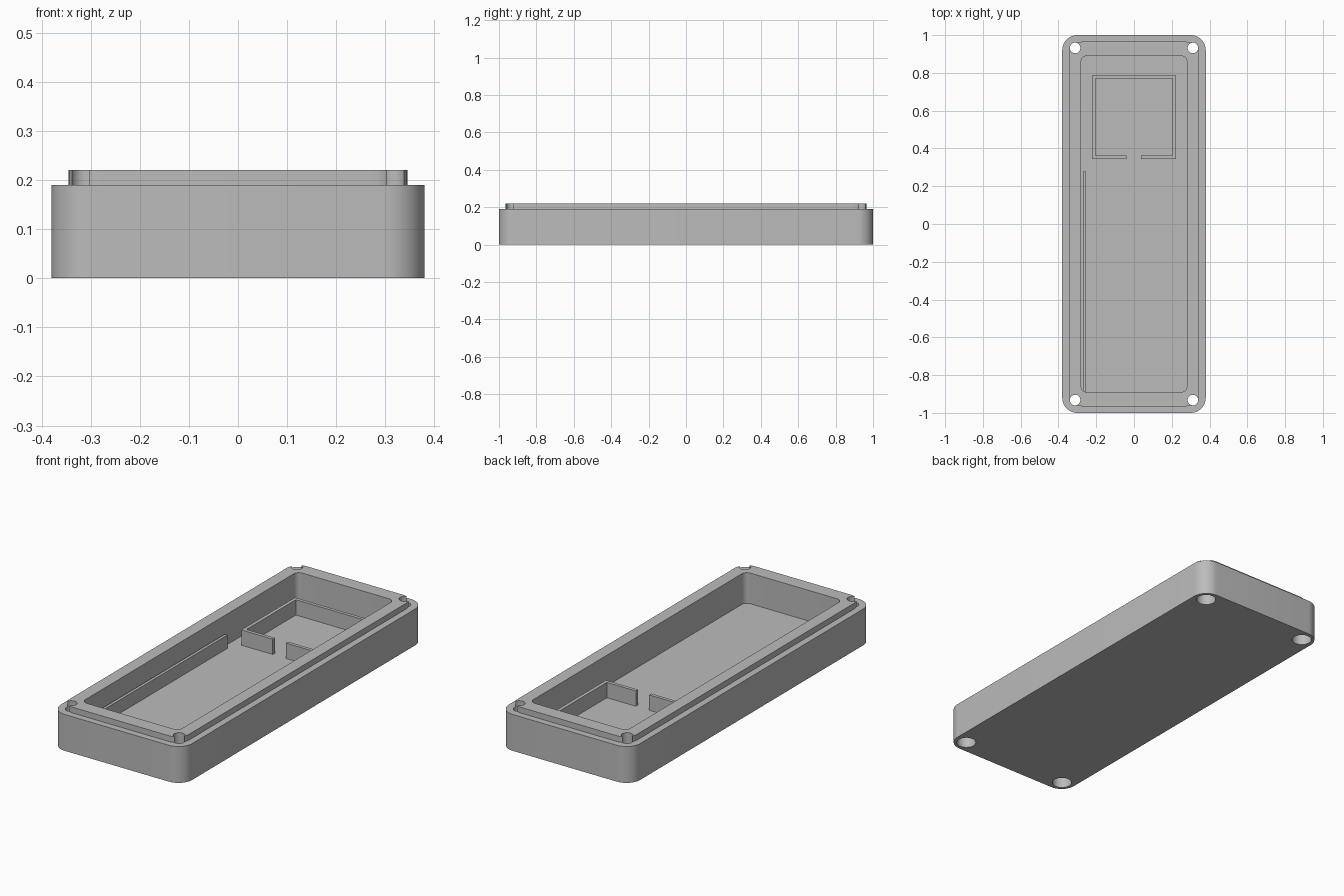
import bpy, bmesh, math

cube = bpy.data.objects.get("Cube")
if cube:
    bpy.data.objects.remove(cube, do_unlink=True)

FLOOR = 0.06
BODY_TOP = 0.19
LIP_TOP = 0.22

grey = bpy.data.materials.new("grey plastic")
grey.use_nodes = True
grey.diffuse_color = (0.5, 0.5, 0.5, 1)
grey.node_tree.nodes["Principled BSDF"].inputs["Base Color"].default_value = (0.5, 0.5, 0.5, 1)


def prism(name, outline, z0, z1):
    """Extrude a closed 2D outline between two heights."""
    bm = bmesh.new()
    base = bm.faces.new([bm.verts.new((x, y, z0)) for x, y in outline])
    out = bmesh.ops.extrude_face_region(bm, geom=[base])
    tops = [v for v in out["geom"] if isinstance(v, bmesh.types.BMVert)]
    bmesh.ops.translate(bm, verts=tops, vec=(0, 0, z1 - z0))
    bmesh.ops.recalc_face_normals(bm, faces=bm.faces)
    mesh = bpy.data.meshes.new(name)
    bm.to_mesh(mesh)
    bm.free()
    mesh.materials.append(grey)
    obj = bpy.data.objects.new(name, mesh)
    bpy.context.scene.collection.objects.link(obj)
    return obj


def rounded(hx, hy, r, steps=12):
    """Rounded rectangle outline."""
    pts = []
    for i, (sx, sy) in enumerate([(1, 1), (-1, 1), (-1, -1), (1, -1)]):
        for k in range(steps + 1):
            a = math.pi / 2 * (i + k / steps)
            pts.append((sx * (hx - r) + r * math.cos(a), sy * (hy - r) + r * math.sin(a)))
    return pts


def circle(cx, cy, r, n=32):
    return [(cx + r * math.cos(math.tau * k / n), cy + r * math.sin(math.tau * k / n))
            for k in range(n)]


def combine(target, tool, operation):
    """Apply one boolean and discard the tool."""
    mod = target.modifiers.new("combine", "BOOLEAN")
    mod.operation, mod.solver, mod.object = operation, "EXACT", tool
    bpy.context.view_layer.update()
    deps = bpy.context.evaluated_depsgraph_get()
    mesh = bpy.data.meshes.new_from_object(target.evaluated_get(deps))
    target.modifiers.clear()
    target.data = mesh
    bpy.data.objects.remove(tool, do_unlink=True)


def bar(name, x0, x1, y0, y1, height):
    return prism(name, [(x0, y0), (x1, y0), (x1, y1), (x0, y1)], FLOOR - 0.01, FLOOR + height)


# Tray body with a stepped lip and an open cavity
tray = prism("tray", rounded(0.38, 1.0, 0.08), 0, BODY_TOP)
combine(tray, prism("lip", rounded(0.345, 0.965, 0.07), 0.1, LIP_TOP), "UNION")
combine(tray, prism("cavity", rounded(0.28, 0.89, 0.03), FLOOR, 0.3), "DIFFERENCE")

# Corner screw holes, widened from below
for sx in (-1, 1):
    for sy in (-1, 1):
        cx, cy = sx * 0.312, sy * 0.932
        combine(tray, prism("hole", circle(cx, cy, 0.028), -0.1, 0.3), "DIFFERENCE")
        combine(tray, prism("counterbore", circle(cx, cy, 0.048), -0.1, 0.12), "DIFFERENCE")

# Compartment walls with a gap in the front
H, T = 0.08, 0.018
X, Y0, Y1 = 0.222, 0.344, 0.787
bar("compartment_back_wall", -X, X, Y1 - T, Y1, H)
bar("compartment_right_wall", -X, T - X, Y0, Y1 - T, H)
bar("compartment_left_wall", X - T, X, Y0, Y1 - T, H)
bar("compartment_front_wall_right", T - X, -0.04, Y0, Y0 + T, H)
bar("compartment_front_wall_left", 0.037, X - T, Y0, Y0 + T, H)

# Long rail beside the cavity wall
bar("side_rail", -0.27, -0.255, -0.892, 0.277, 0.07)

# Smooth the rounded corners and holes
bpy.ops.object.select_all(action="DESELECT")
tray.select_set(True)
bpy.context.view_layer.objects.active = tray
bpy.ops.object.shade_smooth_by_angle(angle=math.radians(30))
